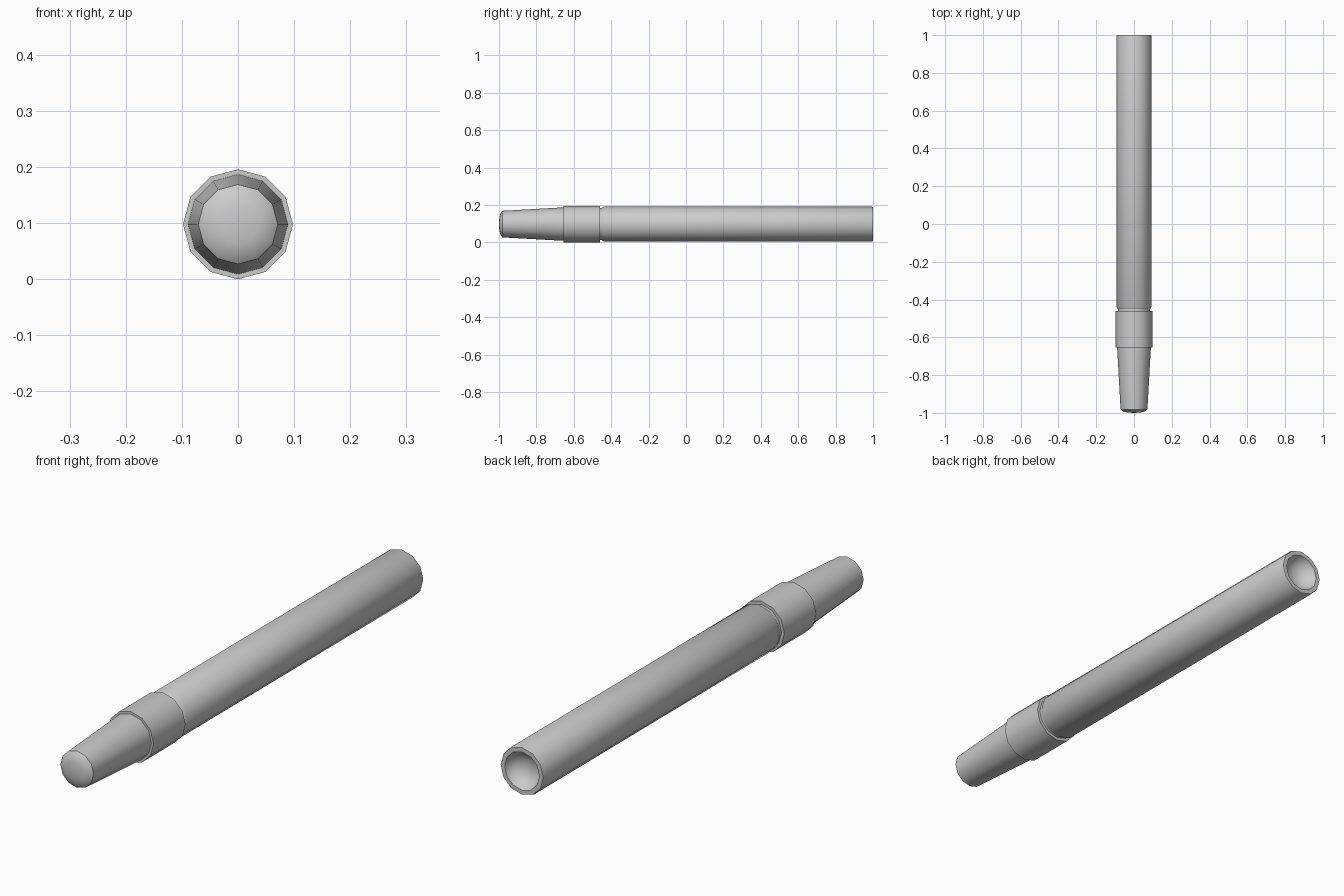
import bpy, bmesh, math

if "Cube" in bpy.data.objects:
    bpy.data.objects.remove(bpy.data.objects["Cube"])

SIDES = 12
AXIS_Z = 0.098


def lathe(name, profile):
    """Revolve (radius, y) points about the long axis; radius 0 closes to a point."""
    bm = bmesh.new()
    rings = []
    for r, y in profile:
        if r == 0:
            rings.append([bm.verts.new((0, y, AXIS_Z))])
        else:
            rings.append([bm.verts.new((r * math.cos(2 * math.pi * i / SIDES), y,
                                        AXIS_Z + r * math.sin(2 * math.pi * i / SIDES)))
                          for i in range(SIDES)])
    for a, b in zip(rings, rings[1:]):
        for i in range(SIDES):
            j = (i + 1) % SIDES
            if len(a) == 1:
                bm.faces.new((a[0], b[j], b[i]))
            elif len(b) == 1:
                bm.faces.new((a[i], a[j], b[0]))
            else:
                bm.faces.new((a[i], a[j], b[j], b[i]))
    bmesh.ops.recalc_face_normals(bm, faces=bm.faces)
    mesh = bpy.data.meshes.new(name)
    bm.to_mesh(mesh)
    bm.free()
    obj = bpy.data.objects.new(name, mesh)
    bpy.context.collection.objects.link(obj)
    bpy.ops.object.select_all(action='DESELECT')
    obj.select_set(True)
    bpy.context.view_layer.objects.active = obj
    bpy.ops.object.shade_smooth_by_angle(angle=math.radians(38))
    return obj


# Tapered front section with a shallow domed end
lathe("tapered_tip", [(0, -1.0), (0.035, -0.998), (0.058, -0.992), (0.071, -0.982),
                      (0.089, -0.66), (0.089, -0.64), (0, -0.64)])

# Wider collar
lathe("collar", [(0, -0.655), (0.098, -0.655), (0.098, -0.46), (0, -0.46)])

# Narrow neck in the groove between collar and barrel
lathe("neck", [(0, -0.48), (0.086, -0.48), (0.086, -0.43), (0, -0.43)])

# Long barrel with chamfered front edge and a dished rear end
lathe("barrel", [(0, -0.45), (0.087, -0.45), (0.093, -0.44), (0.093, 0.995), (0.091, 1.0),
                 (0.074, 1.0), (0.066, 0.98), (0.048, 0.962), (0.025, 0.953), (0, 0.95)])
